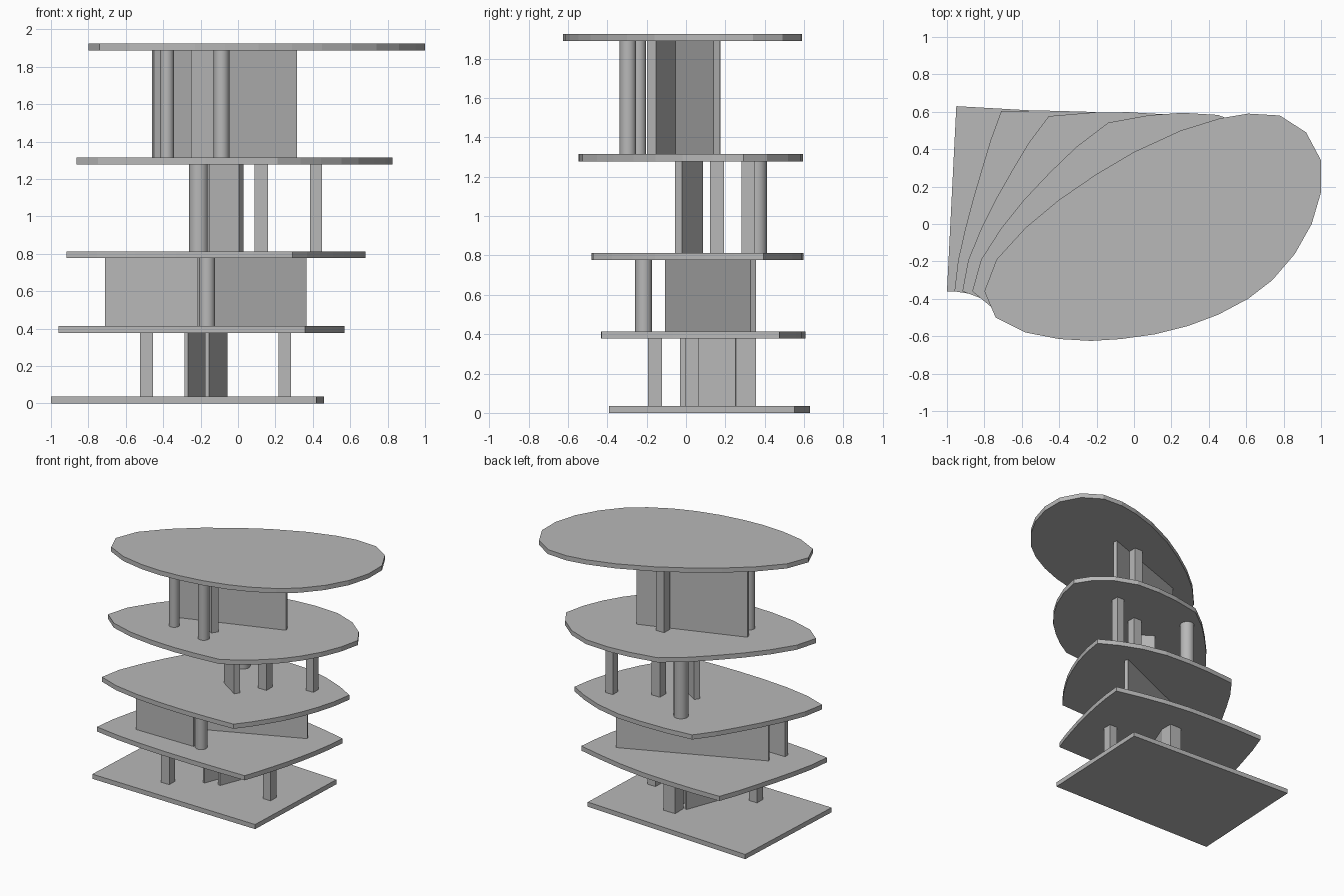
import bpy, bmesh, math
from mathutils import Vector

default = bpy.data.objects.get("Cube")
if default:
    bpy.data.objects.remove(default, do_unlink=True)

# Single grey colour
grey = bpy.data.materials.new("plain_grey")
grey.use_nodes = True
colour = (0.48, 0.48, 0.48, 1)
grey.diffuse_color = colour
grey.node_tree.nodes["Principled BSDF"].inputs["Base Color"].default_value = colour

THICK = 0.036
FLOORS = [0, 0.378, 0.777, 1.278, 1.888]

# Bottom outline corners, and the egg-shaped top outline split into matching sides
CORNERS = [(-1, -.36), (.42, -.39), (.46, .55), (-.95, .63)]
EGG_SIDES = [
    [(-.8, -.36), (-.74, -.5), (-.58, -.58), (-.4, -.615), (-.23, -.625), (-.07, -.615)],
    [(.11, -.59), (.29, -.545), (.45, -.485), (.61, -.4), (.74, -.3), (.86, -.16), (.95, 0)],
    [(1, .17), (1, .34), (.92, .49), (.78, .58), (.61, .59), (.46, .565)],
    [(.25, .5), (0, .385), (-.2, .267), (-.4, .13), (-.58, -.02), (-.735, -.19)],
]


def prism(name, outline, bottom, top):
    """Extrude a closed plan outline between two heights."""
    bm = bmesh.new()
    face = bm.faces.new([bm.verts.new((p[0], p[1], bottom)) for p in outline])
    grown = bmesh.ops.extrude_face_region(bm, geom=[face])["geom"]
    verts = [v for v in grown if isinstance(v, bmesh.types.BMVert)]
    bmesh.ops.translate(bm, verts=verts, vec=(0, 0, top - bottom))
    bmesh.ops.recalc_face_normals(bm, faces=bm.faces)
    mesh = bpy.data.meshes.new(name)
    bm.to_mesh(mesh)
    bm.free()
    mesh.materials.append(grey)
    obj = bpy.data.objects.new(name, mesh)
    bpy.context.collection.objects.link(obj)
    return obj


def storey(level):
    """Bottom and top height of the open space above a slab."""
    return FLOORS[level] + THICK, FLOORS[level + 1]


def wall(name, level, start, end, thick):
    """Upright wall along a plan line."""
    a, b = Vector(start), Vector(end)
    along = (b - a).normalized()
    side = Vector((-along.y, along.x)) * thick / 2
    prism(name, [a - side, b - side, b + side, a + side], *storey(level))


def post(name, level, x, y, size):
    """Square post."""
    wall(name, level, (x - size / 2, y), (x + size / 2, y), size)


def column(name, level, x, y, radius, sides=24):
    """Round column with smooth sides."""
    turns = [math.tau * i / sides for i in range(sides)]
    ring = [(x + radius * math.cos(t), y + radius * math.sin(t)) for t in turns]
    obj = prism(name, ring, *storey(level))
    for poly in obj.data.polygons:
        poly.use_smooth = abs(poly.normal.z) < 0.5
    for edge in obj.data.edges:
        lo, hi = (obj.data.vertices[i].co.z for i in edge.vertices)
        edge.use_edge_sharp = abs(hi - lo) < 0.001


# Floor slabs: outline blends from four-sided to egg-shaped with height
for level, z in enumerate(FLOORS):
    blend = z / FLOORS[-1]
    outline = []
    for i, side in enumerate(EGG_SIDES):
        a, b = Vector(CORNERS[i]), Vector(CORNERS[(i + 1) % 4])
        for k, point in enumerate(side):
            outline.append(a.lerp(b, k / len(side)).lerp(Vector(point), blend))
    prism(f"floor_slab_{level + 1}", outline, z, z + THICK)

# First storey
post("first_left_post", 0, -.49, -.158, .07)
post("first_right_post", 0, .25, .03, .068)
post("first_back_pillar", 0, -.105, .305, .1)
wall("first_long_wall", 0, (-.277, -.026), (-.172, .25), .02)
wall("first_short_wall", 0, (-.165, .003), (-.067, .255), .022)

# Second storey
column("second_column", 1, -.165, -.215, .043)
wall("second_front_wall", 1, (-.71, -.22), (-.215, -.22), .035)
wall("second_long_wall", 1, (-.65, -.092), (.36, .342), .03)

# Third storey
column("third_column", 2, -.21, .36, .052)
wall("third_slanted_wall", 2, (-.142, .068), (.018, -.038), .043)
post("third_middle_post", 2, .125, .157, .072)
post("third_right_post", 2, .418, .315, .064)

# Fourth storey
column("fourth_left_column", 3, -.38, -.24, .038)
column("fourth_front_column", 3, -.088, -.295, .042)
wall("fourth_long_wall", 3, (-.455, -.115), (.31, .155), .03)
wall("fourth_slanted_wall", 3, (-.238, -.077), (-.075, -.175), .055)
post("fourth_back_post", 3, .1, .14, .07)
